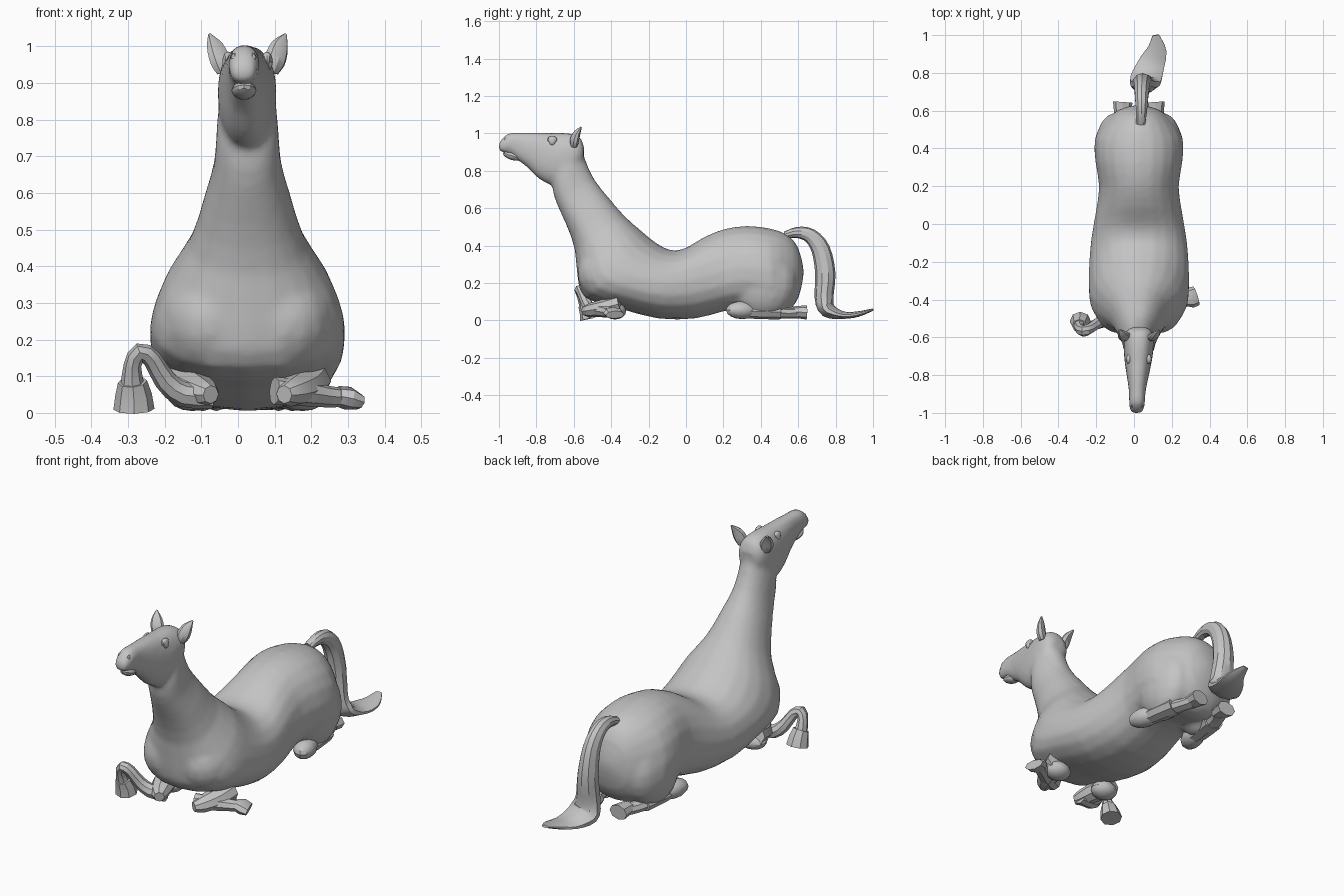
import bpy
import bmesh
import math
from mathutils import Vector, Matrix

default_cube = bpy.data.objects.get("Cube")
if default_cube:
    bpy.data.objects.remove(default_cube, do_unlink=True)

MIDDLE = 0.026  # the animal sits slightly to its own left

grey = bpy.data.materials.new("plain grey")
grey.use_nodes = True
grey.diffuse_color = (0.55, 0.55, 0.55, 1)
grey.node_tree.nodes["Principled BSDF"].inputs["Base Color"].default_value = grey.diffuse_color


def finish(name, bm):
    """Turn a bmesh into a shaded object with the grey material."""
    bmesh.ops.recalc_face_normals(bm, faces=bm.faces)
    mesh = bpy.data.meshes.new(name)
    bm.to_mesh(mesh)
    bm.free()
    mesh.materials.append(grey)
    obj = bpy.data.objects.new(name, mesh)
    bpy.context.collection.objects.link(obj)
    bpy.ops.object.select_all(action="DESELECT")
    obj.select_set(True)
    bpy.context.view_layer.objects.active = obj
    bpy.ops.object.shade_smooth_by_angle(angle=math.radians(30))
    return obj


def blend(parts):
    """Join overlapping parts and melt their seams together."""
    bpy.ops.object.select_all(action="DESELECT")
    for part in parts:
        part.select_set(True)
    bpy.context.view_layer.objects.active = parts[0]
    bpy.ops.object.join()
    remesh = parts[0].modifiers.new("melt", "REMESH")
    remesh.mode = "VOXEL"
    remesh.voxel_size = 0.014
    remesh.use_smooth_shade = True
    soften = parts[0].modifiers.new("soften", "SMOOTH")
    soften.factor = 0.5
    soften.iterations = 6


def smooth_rows(rows, steps):
    """Catmull-Rom interpolation between rows of numbers."""
    result = []
    for i in range(len(rows) - 1):
        before, a, b = rows[max(i - 1, 0)], rows[i], rows[i + 1]
        after = rows[min(i + 2, len(rows) - 1)]
        for s in range(steps):
            t = s / steps
            result.append([
                q + t * ((r - p) + t * ((2 * p - 5 * q + 4 * r - w) + t * (3 * (q - r) + w - p))) / 2
                for p, q, r, w in zip(before, a, b, after)])
    return result + [list(rows[-1])]


def skin(name, rings):
    """Join rings of points into a closed skin."""
    bm = bmesh.new()
    loops = [[bm.verts.new(p) for p in ring] for ring in rings]
    count = len(loops[0])
    for first, second in zip(loops, loops[1:]):
        for i in range(count):
            j = (i + 1) % count
            bm.faces.new((first[i], first[j], second[j], second[i]))
    bm.faces.new(loops[0])
    bm.faces.new(loops[-1])
    return finish(name, bm)


def oval(center, up, side, sides, egg=0, power=1):
    ring = []
    for i in range(sides):
        angle = math.tau * i / sides
        c, s = math.cos(angle), math.sin(angle)
        c, s = (math.copysign(abs(v) ** power, v) for v in (c, s))
        ring.append(center + up * c + side * s * (1 - egg * c))
    return ring


def profile_loft(name, rows, egg, power, shift=lambda y: MIDDLE):
    """Rows hold: top y, top z, bottom y, bottom z, half width."""
    rings = []
    for ty, tz, by, bz, width in smooth_rows(rows, 2):
        center = Vector((shift((ty + by) / 2), (ty + by) / 2, (tz + bz) / 2))
        up = Vector((0, (ty - by) / 2, (tz - bz) / 2))
        rings.append(oval(center, up, Vector((max(width, 0.004), 0, 0)), 20, egg, power))
    return skin(name, rings)


def tube(name, rows, across, sides=8, steps=2):
    """Rows hold: x, y, z, half width along 'across', half thickness."""
    rows = smooth_rows(rows, steps)
    points = [Vector(r[:3]) for r in rows]
    rings = []
    for i, row in enumerate(rows):
        tangent = (points[min(i + 1, len(points) - 1)] - points[max(i - 1, 0)]).normalized()
        up = tangent.cross(Vector(across)).normalized()
        side = up.cross(tangent)
        rings.append(oval(points[i], up * row[4], side * row[3], sides))
    return skin(name, rings)


def ball(name, center, size, turn=(0, 0, 0), detail=12):
    bm = bmesh.new()
    bmesh.ops.create_uvsphere(bm, u_segments=detail, v_segments=detail // 2 + 2, radius=1)
    spin = Matrix.Rotation(turn[2], 4, "Z") @ Matrix.Rotation(turn[1], 4, "Y") @ Matrix.Rotation(turn[0], 4, "X")
    bm.transform(Matrix.Translation(center) @ spin @ Matrix.Diagonal((*size, 1)))
    return finish(name, bm)


# Neck, chest, barrel and rump
flesh = [profile_loft("body", [
    (-.56, .955, -.70, .80, .075), (-.54, .865, -.715, .71, .084), (-.49, .755, -.69, .62, .091),
    (-.42, .665, -.64, .51, .119), (-.33, .56, -.595, .38, .158), (-.24, .48, -.58, .23, .23),
    (-.16, .415, -.54, .12, .262), (-.08, .375, -.36, .065, .264), (0, .388, -.15, .01, .252),
    (.09, .442, .05, .01, .227), (.2, .488, .2, .048, .21), (.32, .505, .34, .065, .23),
    (.44, .494, .47, .035, .232), (.54, .46, .55, .05, .175), (.6, .39, .605, .13, .11),
    (.628, .28, .628, .24, .03)], egg=0.12, power=0.9)]


# Head, drifting a little towards the nose
def head_shift(y):
    return MIDDLE + 0.03 * (y + 0.6)


flesh.append(profile_loft("head", [
    (-.545, .93, -.55, .85, .05), (-.57, .985, -.61, .77, .077), (-.64, 1.003, -.70, .72, .079),
    (-.72, 1.003, -.785, .755, .068), (-.8, 1.006, -.845, .815, .055), (-.88, 1.006, -.9, .855, .044),
    (-.945, 1.003, -.947, .89, .042), (-.988, .967, -.985, .897, .038), (-1.004, .935, -1, .91, .018)],
    egg=-0.05, power=0.88, shift=head_shift))
ball("lower_lip", (head_shift(-.93), -.93, .88), (.034, .05, .022), (-.3, 0, 0))

# Paired face details
for side, word in ((-1, "right"), (1, "left")):
    ear_x = MIDDLE + side * 0.064
    tube(word + "_ear", [
        (ear_x, -.6, .93, .022, .016), (ear_x + side * .01, -.597, .96, .032, .022),
        (ear_x + side * .024, -.583, 1, .026, .016), (ear_x + side * .04, -.56, 1.033, .004, .004)],
        (1, .5, 0), steps=3)
    ball(word + "_eye", (MIDDLE + side * .058, -.715, .958), (.011, .017, .022))
    ball(word + "_eyelid", (MIDDLE + side * .053, -.715, .966), (.014, .026, .02))
    ball(word + "_nostril", (head_shift(-.96) + side * .025, -.958, .968), (.011, .016, .014), detail=8)

# Tail arching down and spreading on the ground
tube("tail", [
    (.035, .53, .455, .025, .02), (.04, .595, .47, .03, .03), (.04, .665, .452, .036, .04),
    (.042, .72, .38, .042, .05), (.045, .745, .25, .052, .054), (.05, .738, .12, .065, .05),
    (.06, .76, .055, .085, .042), (.09, .84, .028, .075, .02), (.12, .92, .034, .055, .015),
    (.115, 1, .058, .018, .006)], (1, 0, 0), sides=10, steps=3)

# Folded limbs tucked under the rump and the chest
for side, word in ((-1, "right"), (1, "left")):
    def x(offset):
        return MIDDLE + side * offset

    flesh.append(ball(word + "_shoulder", (x(.1), -.435, .25), (.137, .146, .15), (.3, 0, 0), detail=16))
    flesh.append(ball(word + "_thigh", (x(.122), .42, .195), (.108, .17, .185), (-.2, 0, 0), detail=16))
    ball(word + "_stifle", (x(.155), .3, .055), (.055, .09, .048), (0, 0, side * .3))
    tube(word + "_hind_shin", [
        (x(.15), .27, .05, .04, .035), (x(.14), .38, .048, .05, .04),
        (x(.12), .5, .045, .055, .04)], (1, 0, 0))
    tube(word + "_hind_cannon", [
        (x(.13), .46, .042, .045, .035), (x(.11), .54, .038, .038, .028),
        (x(.09), .59, .04, .04, .03)], (1, 0, 0))
    tube(word + "_hind_hoof", [
        (x(.09), .57, .045, .04, .03), (x(.085), .645, .043, .052, .038)], (1, 0, 0), steps=1)
    tube(word + "_forearm", [
        (x(.17), -.35, .09, .06, .05), (x(.15), -.43, .07, .06, .045),
        (x(.12), -.51, .055, .045, .038), (x(.1), -.545, .05, .025, .025)], (1, 0, 0))
    ball(word + "_elbow", (x(.15), -.38, .05), (.07, .06, .045))

blend(flesh)

# Right foreleg arches up and plants its hoof outside
tube("right_fore_cannon", [
    (-.07, -.5, .045, .035, .035), (-.15, -.51, .05, .036, .034), (-.2, -.53, .09, .03, .03),
    (-.235, -.555, .148, .028, .026), (-.268, -.567, .165, .03, .026),
    (-.288, -.555, .13, .028, .024), (-.288, -.535, .07, .034, .034)], (0, 1, 0))
tube("right_fore_hoof", [
    (-.288, -.54, .085, .038, .04), (-.285, -.525, .05, .045, .05),
    (-.284, -.515, .01, .052, .056)], (0, 1, 0), steps=1)

# Left foreleg lies flat on the ground, pointing outwards
tube("left_fore_cannon", [
    (.1, -.5, .06, .04, .038), (.17, -.47, .055, .04, .036), (.24, -.42, .045, .036, .03),
    (.285, -.395, .042, .036, .026)], (.5, -1, 0))
tube("left_fore_hoof", [
    (.27, -.4, .046, .038, .028), (.3, -.39, .04, .055, .032),
    (.33, -.38, .03, .052, .022)], (.2, -1, 0), steps=1)
